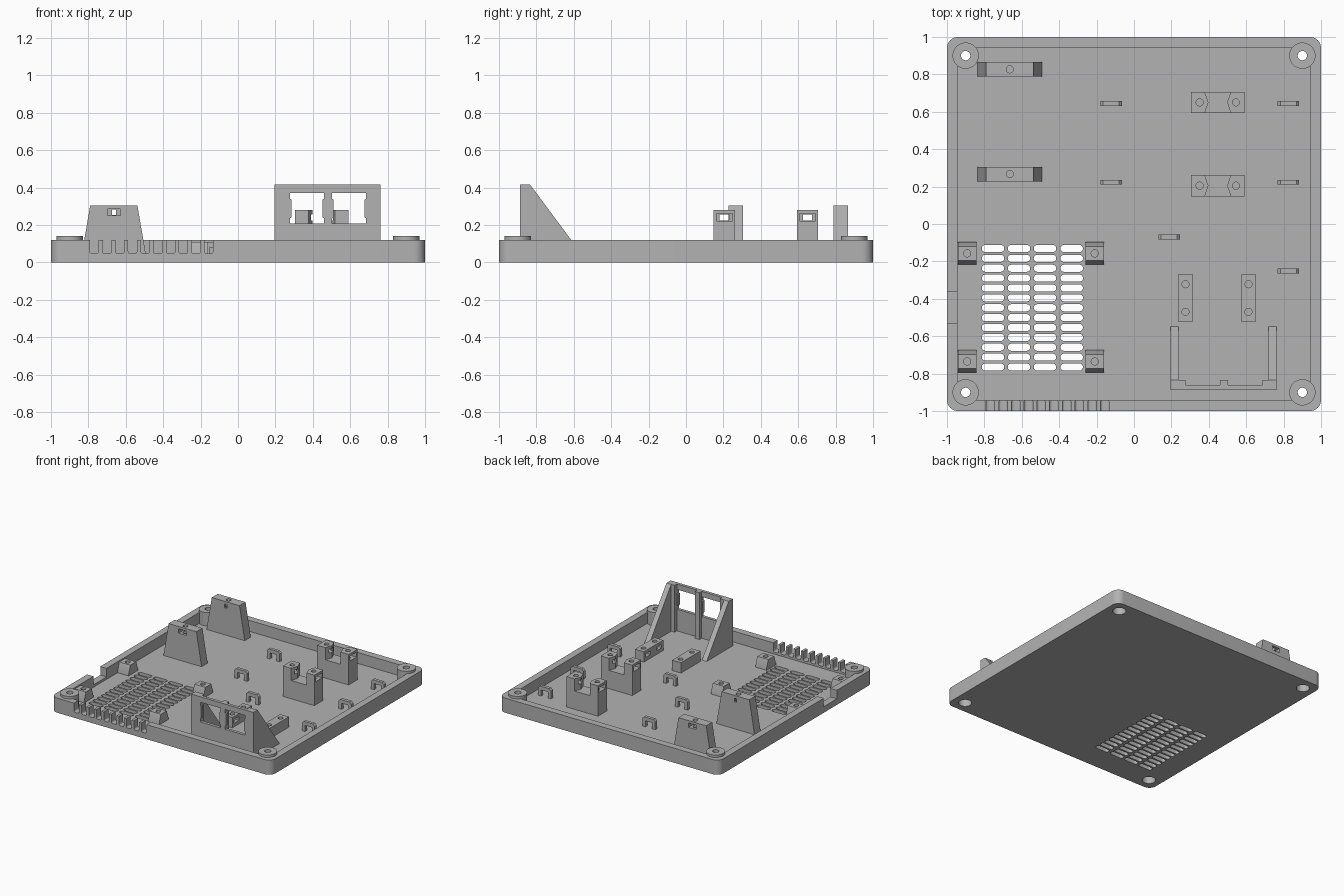
import bpy, bmesh, math

cube = bpy.data.objects.get("Cube")
if cube:
    bpy.data.objects.remove(cube, do_unlink=True)

grey = bpy.data.materials.new("plain grey")
grey.use_nodes = True
colour = (0.45, 0.45, 0.45, 1)
grey.diffuse_color = colour
grey.node_tree.nodes["Principled BSDF"].inputs["Base Color"].default_value = colour

FLOOR, WALL, SUNK = 0.03, 0.12, 0.015   # floor top, wall top, foot depth


def rect(u0, u1, v0, v1):
    return [(u0, v0), (u1, v0), (u1, v1), (u0, v1)]


def rounded(u0, u1, v0, v1, r, steps=4):
    pts = []
    corners = [(u1 - r, v1 - r), (u0 + r, v1 - r), (u0 + r, v0 + r), (u1 - r, v0 + r)]
    for k, (u, v) in enumerate(corners):
        for i in range(steps + 1):
            a = math.pi / 2 * (k + i / steps)
            pts.append((u + r * math.cos(a), v + r * math.sin(a)))
    return pts


def circle(u, v, r, n=24):
    return [(u + r * math.cos(2 * math.pi * i / n), v + r * math.sin(2 * math.pi * i / n))
            for i in range(n)]


def solid(name, prisms):
    """Object made of prisms, each (outline, axis, low, high)."""
    place = {"x": lambda u, v, w: (w, u, v), "y": lambda u, v, w: (u, w, v),
             "z": lambda u, v, w: (u, v, w)}
    bm = bmesh.new()
    for pts, axis, lo, hi in prisms:
        a = [bm.verts.new(place[axis](u, v, lo)) for u, v in pts]
        b = [bm.verts.new(place[axis](u, v, hi)) for u, v in pts]
        bm.faces.new(a)
        bm.faces.new(b[::-1])
        for i in range(len(a)):
            j = (i + 1) % len(a)
            bm.faces.new((a[j], a[i], b[i], b[j]))
    bmesh.ops.recalc_face_normals(bm, faces=bm.faces)
    mesh = bpy.data.meshes.new(name)
    bm.to_mesh(mesh)
    bm.free()
    mesh.materials.append(grey)
    obj = bpy.data.objects.new(name, mesh)
    bpy.context.collection.objects.link(obj)
    return obj


def part(name, prisms, cuts=()):
    """Solid with cutter prisms removed, sharp edges kept."""
    obj = solid(name, prisms)
    bpy.ops.object.select_all(action="DESELECT")
    bpy.context.view_layer.objects.active = obj
    obj.select_set(True)
    if cuts:
        cutter = solid("cutter", cuts)
        cutter.hide_render = True
        mod = obj.modifiers.new("cut", "BOOLEAN")
        mod.operation, mod.solver, mod.object = "DIFFERENCE", "EXACT", cutter
        mod.use_self = True
        bpy.ops.object.modifier_apply(modifier=mod.name)
        bpy.data.objects.remove(cutter, do_unlink=True)
    bpy.ops.object.shade_smooth_by_angle(angle=math.radians(30))
    return obj


# Tray with cavity, vent grid, slotted front wall, side notch and screw holes
corners = [(x, y) for x in (-0.9, 0.9) for y in (-0.9, 0.9)]
screw_holes = []
for x, y in corners:
    screw_holes += [(circle(x, y, 0.025), "z", -0.1, 0.3),
                    (circle(x, y, 0.05), "z", -0.1, 0.06)]
cuts = [(rect(-0.943, 0.943, -0.943, 0.943), "z", FLOOR, 0.3),
        (rect(-0.53, -0.36, 0.05, 0.3), "x", -1.1, -0.9)]
for x in (-0.754, -0.615, -0.476, -0.333):
    for row in range(13):
        y = -0.131 - 0.0528 * row
        cuts.append((rounded(x - 0.06, x + 0.06, y - 0.019, y + 0.019, 0.018), "z", -0.1, 0.1))
for i in range(10):
    x = -0.768 + 0.068 * i
    cuts.append((rounded(x - 0.023, x + 0.023, 0.046, 0.3, 0.012), "y", -1.1, -0.92))
part("tray", [(rounded(-1, 1, -1, 1, 0.06, 8), "z", 0, WALL)], cuts + screw_holes)

# Corner screw bosses
for x, y in corners:
    part("corner_boss", [(circle(x, y, 0.07, 40), "z", 0.01, 0.14)],
         [(circle(x, y, 0.025), "z", -0.1, 0.3), (circle(x, y, 0.05), "z", -0.1, 0.06)])

# Tapered posts with a nut pocket on the outward side
for y, side in ((0.267, -1), (0.827, 1)):
    cx = -0.664
    outline = [(cx - 0.176, SUNK), (cx + 0.176, SUNK), (cx + 0.126, 0.305), (cx - 0.126, 0.305)]
    ends = sorted((y + side * 0.1, y - side * 0.018))
    part("tapered_post", [(outline, "y", y - 0.039, y + 0.039)],
         [(rect(cx - 0.035, cx + 0.035, 0.25, 0.285), "y", *ends),
          (rect(cx - 0.011, cx + 0.011, 0.252, 0.283), "y", y - 0.1, y + 0.1),
          (circle(cx, y, 0.019), "z", 0.2, 0.4)])

# Saddle mounts: two towers with nut pockets joined by a low bridge
for y in (0.205, 0.65):
    cx, half = 0.448, 0.057
    prisms = [(rect(cx - 0.143, cx + 0.143, y - half, y + half), "z", SUNK, 0.28)]
    gap = [(cx - 0.05, y - 0.1), (cx + 0.05, y - 0.1), (cx + 0.07, y - half),
           (cx + 0.05, y), (cx + 0.07, y + half), (cx + 0.05, y + 0.1),
           (cx - 0.05, y + 0.1), (cx - 0.07, y + half), (cx - 0.05, y), (cx - 0.07, y - half)]
    cuts = [(gap, "z", 0.18, 0.4),
            (rect(y - 0.025, y + 0.025, 0.225, 0.256), "x", cx - 0.3, cx + 0.3)]
    for s in (-1, 1):
        ends = sorted((cx + s * 0.3, cx + s * 0.075))
        cuts += [(rect(y - 0.043, y + 0.043, 0.221, 0.26), "x", *ends),
                 (circle(cx + s * 0.097, y, 0.019), "z", 0.2, 0.4)]
    part("saddle_mount", prisms, cuts)

# Cable loops
for x, y in ((-0.122, 0.645), (0.825, 0.645), (-0.122, 0.223),
             (0.825, 0.223), (0.188, -0.07), (0.825, -0.252)):
    w = 0.058
    arch = [(x - w, SUNK), (x - w, 0.095), (x - w + 0.015, 0.11), (x + w - 0.015, 0.11),
            (x + w, 0.095), (x + w, SUNK), (x + w - 0.027, SUNK), (x + w - 0.027, 0.08),
            (x - w + 0.027, 0.08), (x - w + 0.027, SUNK)]
    part("cable_loop", [(arch, "y", y - 0.013, y + 0.013)])

# Vent clips: wedge blocks with a top hole
for x in (-0.892, -0.21):
    for y in (-0.157, -0.735):
        wedge = [(y - 0.06, SUNK), (y + 0.06, SUNK), (y + 0.06, 0.045),
                 (y + 0.038, 0.11), (y - 0.038, 0.11), (y - 0.06, 0.045)]
        part("vent_clip", [(wedge, "x", x - 0.05, x + 0.05)],
             [(circle(x, y, 0.019), "z", 0.05, 0.2)])

# Rails with screw holes and side nut pockets
for x, s in ((0.275, -1), (0.612, 1)):
    cuts = []
    for y in (-0.322, -0.47):
        ends = sorted((x - s * 0.1, x + s * 0.018))
        cuts += [(circle(x, y, 0.019), "z", 0.05, 0.2),
                 (rect(y - 0.032, y + 0.032, 0.06, 0.09), "x", *ends)]
    part("rail", [(rect(x - 0.04, x + 0.04, -0.522, -0.27), "z", SUNK, 0.115)], cuts)

# Upright bracket: windowed panel, ribs and two sloping cheeks
TOP, FRONT = 0.415, -0.887
windows = []
for x0, x1 in ((0.278, 0.46), (0.503, 0.685)):
    outline = []
    for x, s, order in ((x0, 1, 1), (x1, -1, -1)):
        edge = [(x, 0.208), (x, 0.235), (x + s * 0.008, 0.24),
                (x + s * 0.008, 0.335), (x, 0.34), (x, 0.37)]
        outline += edge[::order]
    windows.append((outline, "y", -1, -0.8))
part("bracket_panel", [(rect(0.2, 0.755, SUNK, TOP), "y", FRONT, -0.862)], windows)
for x0, x1 in ((0.235, 0.276), (0.461, 0.502), (0.687, 0.72)):
    part("bracket_rib", [(rect(x0, x1, SUNK, TOP), "y", -0.87, -0.833)])
cheek = [(FRONT, SUNK), (FRONT, TOP), (-0.833, TOP), (-0.547, FLOOR), (-0.547, SUNK)]
for x0, x1 in ((0.195, 0.238), (0.718, 0.761)):
    part("bracket_cheek", [(cheek, "x", x0, x1)])
